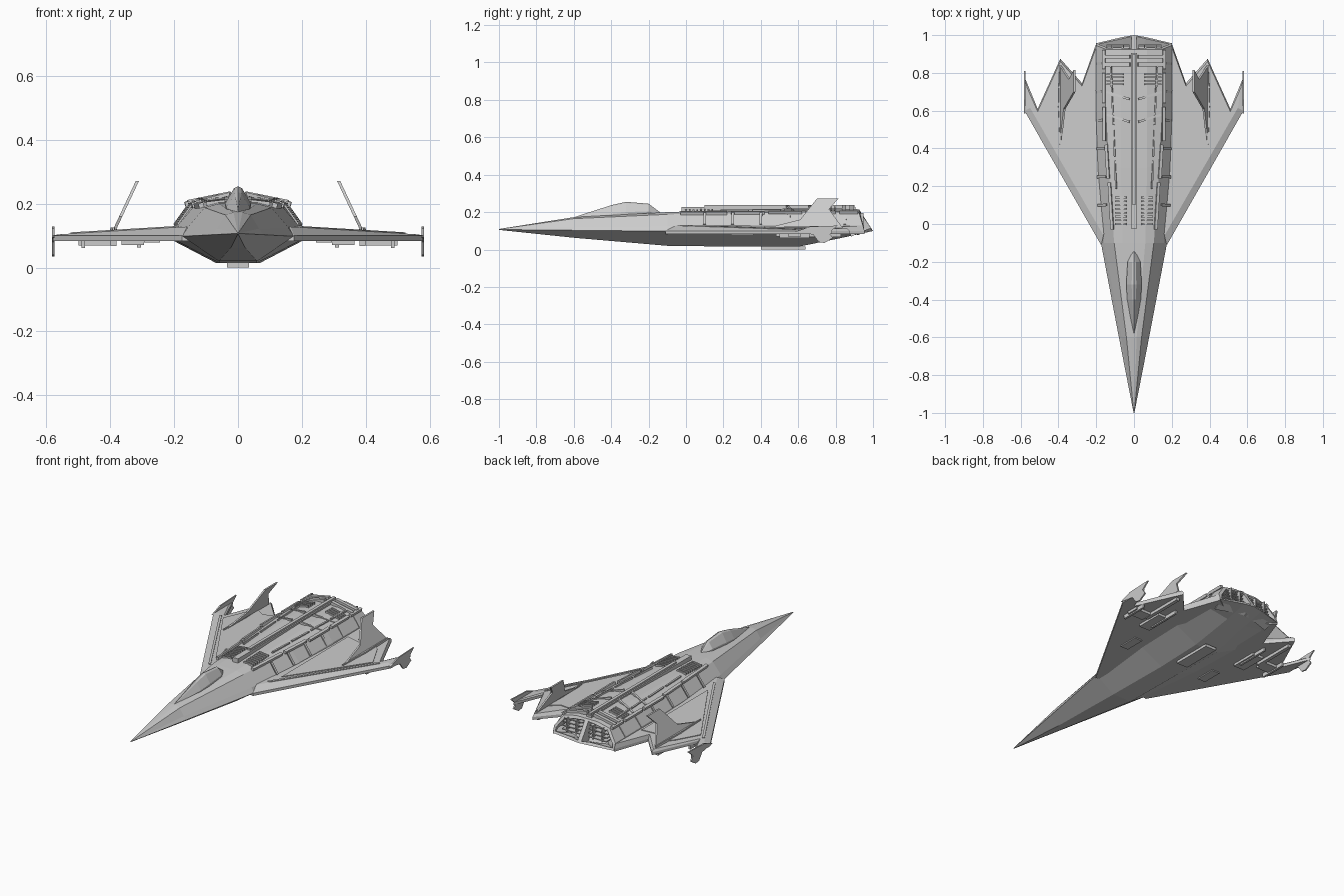
import bpy, bmesh, math
from mathutils import Matrix, Vector

if "Cube" in bpy.data.objects:
    bpy.data.objects.remove(bpy.data.objects["Cube"])

grey = bpy.data.materials.new("light_grey")
grey.diffuse_color = (0.6, 0.6, 0.6, 1)
grey.use_nodes = True
grey.node_tree.nodes["Principled BSDF"].inputs["Base Color"].default_value = grey.diffuse_color


def finish(name, bm, mirror=True):
    """Turn a bmesh into a named object, mirrored across x."""
    bmesh.ops.recalc_face_normals(bm, faces=bm.faces)
    me = bpy.data.meshes.new(name)
    bm.to_mesh(me)
    bm.free()
    me.materials.append(grey)
    ob = bpy.data.objects.new(name, me)
    bpy.context.collection.objects.link(ob)
    if mirror:
        ob.modifiers.new("Mirror", 'MIRROR').merge_threshold = 0.0005
    return ob


def boxes(name, items, mirror=True):
    """items: (centre, size, roll about y, yaw about z)"""
    bm = bmesh.new()
    for c, s, roll, yaw in items:
        m = (Matrix.Translation(c) @ Matrix.Rotation(yaw, 4, 'Z')
             @ Matrix.Rotation(roll, 4, 'Y') @ Matrix.Diagonal((*s, 1)))
        bmesh.ops.create_cube(bm, size=1, matrix=m)
    return finish(name, bm, mirror)


def stack(name, levels):
    """Solid from matching point loops, capped at both ends."""
    bm = bmesh.new()
    rings = [[bm.verts.new(p) for p in lv] for lv in levels]
    n = len(rings[0])
    for a, b in zip(rings, rings[1:]):
        for i in range(n):
            j = (i + 1) % n
            bm.faces.new((a[i], a[j], b[j], b[i]))
    bm.faces.new(rings[0])
    bm.faces.new(rings[-1])
    return finish(name, bm)


def loft_half(bm, sections):
    """Skin between open half sections that start and end on x = 0."""
    rows = [[bm.verts.new(p) for p in s] for s in sections]
    for a, b in zip(rows, rows[1:]):
        for i in range(len(a) - 1):
            bm.faces.new((a[i], a[i + 1], b[i + 1], b[i]))
    return rows


# Hull: y, chine, base, shoulder, deck, belly as (x, z)
stations = [
    (-1.0, (.002, .107), (.0015, .108), (.001, .109), (.0005, .11), (.0005, .105)),
    (-0.6, (.08, .103), (.066, .122), (.04, .165), (.014, .173), (.022, .063)),
    (-0.1, (.175, .098), (.158, .125), (.105, .188), (.06, .2), (.06, .02)),
    (0.3, (.205, .09), (.19, .13), (.135, .195), (.07, .213), (.06, .015)),
    (0.6, (.21, .088), (.2, .135), (.15, .2), (.07, .22), (.07, .015)),
    (0.85, (.205, .088), (.2, .133), (.152, .2), (.07, .218), (.06, .066)),
]
sections = []
for y, ch, ba, sh, de, be in stations:
    sections.append([(0, y, de[1])] + [(x, y, z) for x, z in (de, sh, ba, ch, be)] + [(0, y, be[1])])
sections.append([(0, .925, .215), (.07, .925, .215), (.15, .925, .197), (.2, .945, .13),
                 (.2, .957, .09), (.06, .99, .097), (0, 1.0, .099)])
bm = bmesh.new()
rows = loft_half(bm, sections)
rear = bm.faces.new(rows[-1])
bm.normal_update()
# Recessed engine bay in the slanted rear face
bmesh.ops.recalc_face_normals(bm, faces=bm.faces)
if rear.normal.y < 0:
    rear.normal_flip()
bmesh.ops.inset_individual(bm, faces=[rear], thickness=.018, depth=0)
bmesh.ops.inset_individual(bm, faces=[rear], thickness=.004, depth=-.08)
finish("hull", bm)

# Engine bay slats
boxes("engine_slats",
      [((.085, .93 - .3 * (z - .11), z), (.12, .05, .006), 0, 0) for z in (.125, .145, .165, .185)]
      + [((x, .925, .155), (.006, .05, .08), 0, 0) for x in (.055, .115)])

# Canopy: faceted teardrop
bm = bmesh.new()
loft_half(bm, [[(0, y, zt), (w * .3, y, zt - .006), (w, y, zm), (w, y, .15)]
               for y, w, zt, zm in ((-.59, .002, .176, .165), (-.4, .036, .237, .19),
                                    (-.32, .041, .255, .2), (-.2, .034, .245, .205),
                                    (-.14, .004, .2, .19))])
finish("canopy", bm)


# Wing: notched trailing edge and bevelled leading edge
def wing_top(x):
    return .127 - .06 * (x - .18)


outline = [(.12, -.1), (.175, -.11), (.58, .6), (.58, .78), (.51, .61),
           (.39, .875), (.275, .745), (.2, .955), (.12, .9)]
inner = [(.12, -.04), (.165, -.055), (.55, .615), (.565, .72), (.51, .595),
         (.39, .86), (.275, .73), (.197, .945), (.12, .89)]
stack("wing", [[(x, y, .084) for x, y in outline],
               [(x, y, .1) for x, y in outline],
               [(x, y, wing_top(x)) for x, y in inner]])

# Raised skin panels on the wing, with a gap along the leading edge
for name, pts in (("wing_panel", [(.215, .1), (.49, .56), (.42, .7), (.39, .74), (.33, .7), (.215, .72)]),
                  ("leading_edge_strip", [(.185, .01), (.2, .01), (.525, .575), (.515, .585)])):
    stack(name, [[(x, y, wing_top(x) + h) for x, y in pts] for h in (-.01, .004)])

# Canted tail fin, profile as (y, height fraction), leaning inward
fin = [(.42, 0), (.61, .3), (.70, 1), (.815, 1), (.765, .65), (.84, 0)]
stack("tail_fin", [[(.39 - .075 * t + d, y, .112 + .16 * t) for y, t in fin] for d in (-.005, .005)])
stack("fin_fairing", [[(.39 + w, .42, z), (.39 + w * 3, .62, z), (.39 + w, .84, z),
                       (.39 - w, .84, z), (.39 - w * 3, .62, z), (.39 - w, .42, z)]
                      for z, w in ((.105, .005), (.125, .003))])

# Vertical fin on the wing tip
tip = [(.585, .095), (.66, .122), (.81, .128), (.765, .09), (.785, .062), (.74, .035), (.71, .04), (.68, .08)]
stack("tip_fin", [[(x, y, z) for y, z in tip] for x in (.575, .583)])

# Dorsal spine with a raised cap
boxes("spine", [((0, .44, .213), (.034, .93, .03), 0, 0),
                ((0, .5, .225), (.018, .8, .026), 0, 0)], False)

# Long broken rails along the deck edge
rails = []
for y0, y1 in ((-.03, .22), (.24, .42), (.44, .62), (.64, .8), (.82, .92)):
    ym = (y0 + y1) / 2
    x = .116 + .048 * min(1, max(0, (ym + .05) / .6))
    rails.append(((x - .005, ym, .194 + .006 * min(1, ym / .6)), (.016, y1 - y0, .016), .3, -.06 if ym < .5 else 0))
boxes("deck_rails", rails)
boxes("inner_rails", [((.098 + .022 * i / 3, .26 + .17 * i, .207 + .002 * i), (.008, .15, .012), .25, -.05)
                      for i in range(4)])

# Deck louvres fore and aft
boxes("front_louvres", [((.07, .0 + .02 * i, .2025 + .0006 * i), (.06, .009, .014), .12, 0) for i in range(8)])
boxes("rear_louvres", [((.1, .74 + .018 * i, .214), (.09, .008, .013), .23, 0) for i in range(4)])
boxes("rear_crossbars", [((.09, y, .2165), (.14, .02, .018), .2, 0) for y in (.845, .885)])
boxes("deck_chevrons", [((.085, y, .215), (.13, .012, .011), .24, .3) for y in (.56, .68)])

# Slanted frames on the hull flank
boxes("flank_frames", [((.166 + .012 * min(1, y / .6), y, .165), (.006, .014, .075), -.62, -.05)
                       for y in (.1, .25, .4, .55, .7, .85)])

# Belly plate and underwing hatches
boxes("belly_plate", [((0, .52, .008), (.07, .24, .016), 0, 0)], False)
boxes("wing_hatches", [((.33, .56, .08), (.07, .16, .02), 0, 0),
                       ((.45, .58, .079), (.1, .07, .02), 0, 0),
                       ((.27, .3, .083), (.05, .12, .01), 0, 0)])
boxes("underwing_pods", [((.39, .7, .076), (.02, .26, .018), 0, 0),
                         ((.485, .58, .073), (.012, .16, .022), 0, 0),
                         ((.31, .62, .073), (.012, .2, .02), 0, 0)])
